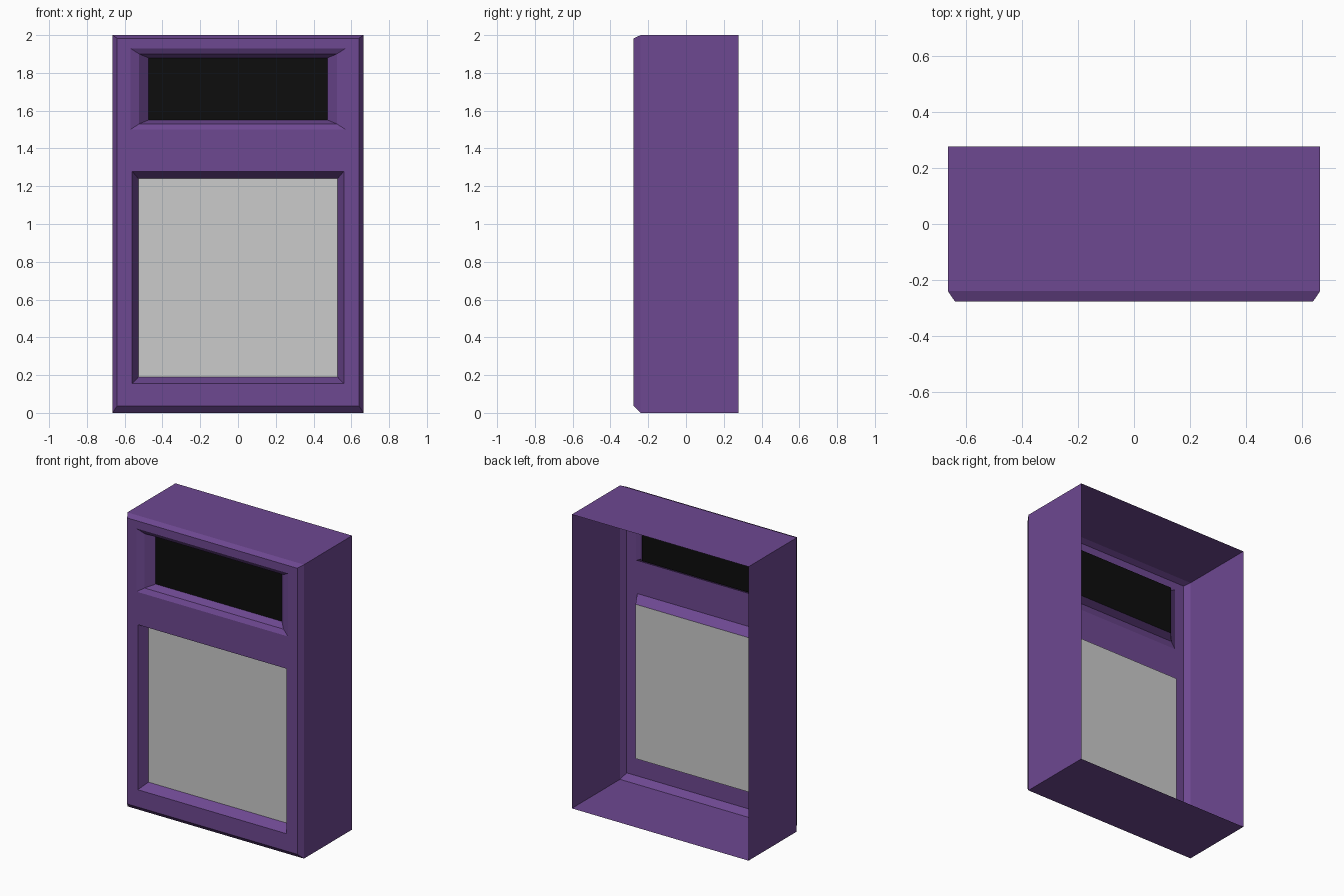
import bpy, bmesh

if "Cube" in bpy.data.objects:
    bpy.data.objects.remove(bpy.data.objects["Cube"])


def rect(half_w, z0, z1, y):
    return [(-half_w, y, z0), (half_w, y, z0), (half_w, y, z1), (-half_w, y, z1)]


def material(name, rgb):
    mat = bpy.data.materials.new(name)
    mat.diffuse_color = (*rgb, 1)
    mat.use_nodes = True
    mat.node_tree.nodes["Principled BSDF"].inputs["Base Color"].default_value = mat.diffuse_color
    return mat


def loft(name, sections, mat=None, cap=False):
    """Skin each list of rectangles in turn, outer to inner, facing outward."""
    bm = bmesh.new()
    for rings in sections:
        loops = [[bm.verts.new(p) for p in ring] for ring in rings]
        for a, b in zip(loops, loops[1:]):
            for i in range(4):
                j = (i + 1) % 4
                bm.faces.new((a[i], a[j], b[j], b[i]))
        if cap:
            bm.faces.new(loops[-1])
    bmesh.ops.remove_doubles(bm, verts=bm.verts, dist=1e-4)
    mesh = bpy.data.meshes.new(name)
    bm.to_mesh(mesh)
    bm.free()
    obj = bpy.data.objects.new(name, mesh)
    bpy.context.collection.objects.link(obj)
    if mat:
        mesh.materials.append(mat)
    return obj


purple = material("purple", (0.155, 0.065, 0.285))
black = material("black", (0.004, 0.004, 0.004))

FRONT, BACK, SPLIT = -0.277, 0.277, 1.39

loft("cabinet", [
    # open-backed box with chamfered front edges
    [rect(0.665, 0, 2, BACK), rect(0.665, 0, 2, -0.24), rect(0.64, 0.037, 1.983, FRONT)],
    # upper front frame and stepped recess
    [rect(0.64, SPLIT, 1.983, FRONT), rect(0.57, 1.50, 1.93, FRONT),
     rect(0.523, 1.53, 1.90, -0.258), rect(0.475, 1.55, 1.88, -0.206)],
    # lower front frame and bevelled recess
    [rect(0.64, 0.037, SPLIT, FRONT), rect(0.56, 0.155, 1.278, FRONT),
     rect(0.527, 0.19, 1.24, -0.21)],
], purple)

# flat panels closing the recesses
loft("dark_window", [[rect(0.475, 1.55, 1.88, -0.206)]], black, cap=True)
loft("lower_panel", [[rect(0.527, 0.19, 1.24, -0.21)]], cap=True)
